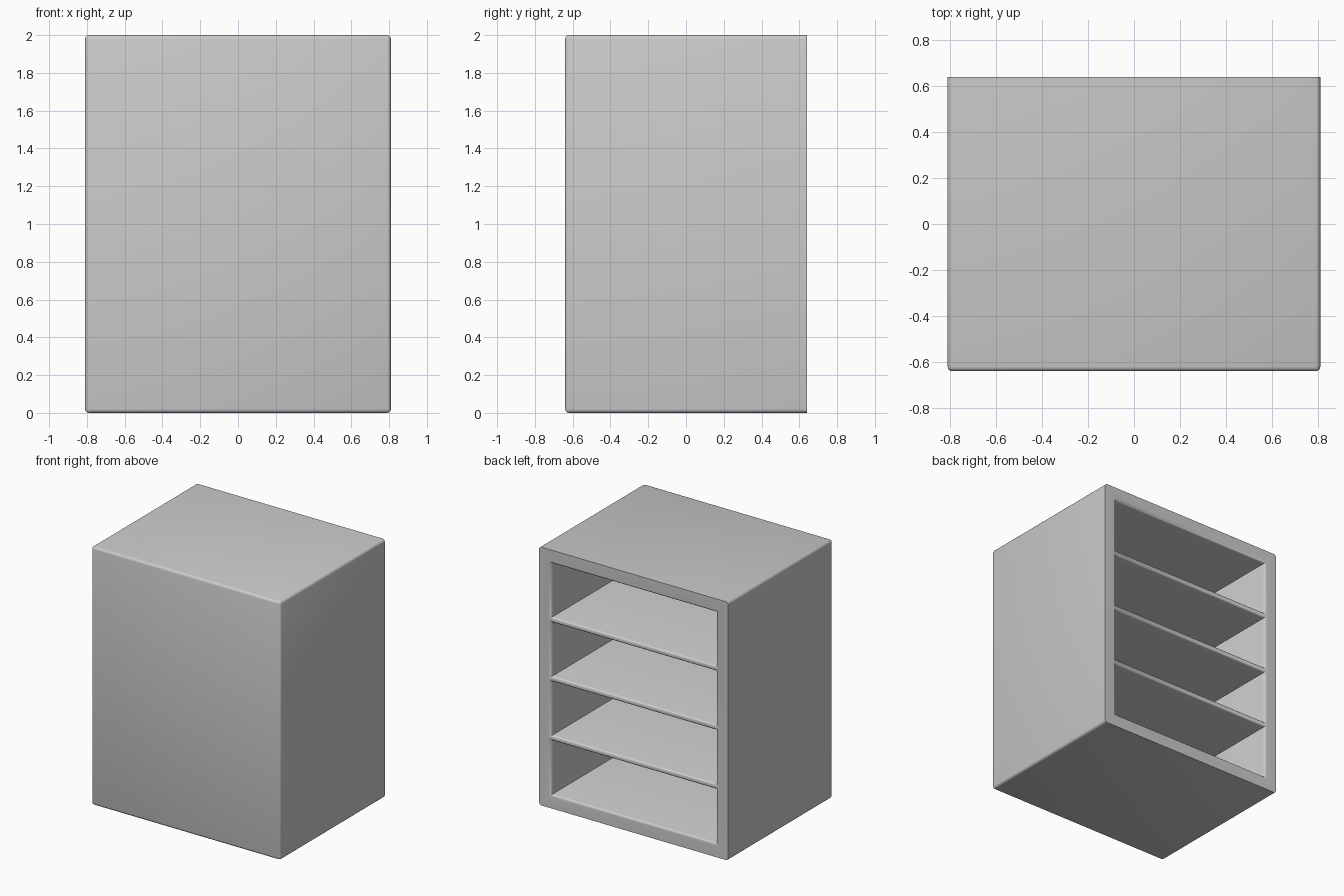
import bpy, bmesh, math
from mathutils import Vector

cube = bpy.data.objects.get("Cube")
if cube:
    bpy.data.objects.remove(cube, do_unlink=True)

W, D, H = 1.62, 1.28, 2.0      # outer size
WALL = 0.085                   # rim and wall thickness
ROUND = 0.02                   # edge rounding radius
SEGMENTS = 3
SHELVES = 3

grey = bpy.data.materials.new("plain_grey")
grey.use_nodes = True
colour = (0.6, 0.6, 0.6, 1)
grey.diffuse_color = colour
grey.node_tree.nodes["Principled BSDF"].inputs["Base Color"].default_value = colour

# Solid block standing on the ground
bm = bmesh.new()
bmesh.ops.create_cube(bm, size=1)
for v in bm.verts:
    v.co = Vector((v.co.x * W, v.co.y * D, (v.co.z + 0.5) * H))

# Outer edges to round: all but those around the back
outer_edges = [e for e in bm.edges if not all(v.co.y > 0 for v in e.verts)]
bmesh.ops.bevel(bm, geom=outer_edges, offset=ROUND, offset_type='OFFSET',
                segments=SEGMENTS, profile=0.5, affect='EDGES')

# Replace the back with a rim around an opening
back = max(bm.faces, key=lambda f: f.calc_center_median().y)
rim_edges = list(back.edges)
bmesh.ops.delete(bm, geom=[back], context='FACES_ONLY')
x, y = W / 2 - WALL, D / 2
corners = [bm.verts.new((sx * x, y, z)) for sx, z in
           ((1, WALL), (-1, WALL), (-1, H - WALL), (1, H - WALL))]
opening = [bm.edges.new((corners[i], corners[(i + 1) % 4])) for i in range(4)]
bmesh.ops.triangle_fill(bm, edges=rim_edges + opening, use_beauty=True,
                        normal=(0, 1, 0))
inside = [f for f in bm.faces if all(v in corners for v in f.verts)]
if inside:
    bmesh.ops.delete(bm, geom=inside, context='FACES_ONLY')

# Split the opening into equal compartments
columns = []
for a, b in ((corners[0], corners[3]), (corners[1], corners[2])):
    low, high = a.co.copy(), b.co.copy()
    middle = [bm.verts.new(low.lerp(high, i / (SHELVES + 1)))
              for i in range(1, SHELVES + 1)]
    columns.append([a] + middle + [b])
left, right = columns
cells = [bm.faces.new((left[i], right[i], right[i + 1], left[i + 1]))
         for i in range(SHELVES + 1)]
for f in cells:
    f.normal_update()
    if f.normal.y < 0:
        f.normal_flip()

# Round each compartment mouth, then sink it to the front panel
step = math.pi / 2 / SEGMENTS
for i in range(SEGMENTS):
    a, b = i * step, (i + 1) * step
    bmesh.ops.inset_individual(
        bm, faces=cells, thickness=ROUND * (math.sin(b) - math.sin(a)),
        depth=-ROUND * (math.cos(a) - math.cos(b)), use_even_offset=True)
pushed = bmesh.ops.extrude_discrete_faces(bm, faces=cells)["faces"]
for f in pushed:
    for v in f.verts:
        v.co.y = -D / 2 + WALL

bm.normal_update()
mesh = bpy.data.meshes.new("cabinet_body")
bm.to_mesh(mesh)
bm.free()
mesh.materials.append(grey)
body = bpy.data.objects.new("cabinet_body", mesh)
bpy.context.collection.objects.link(body)

# Smooth rounded edges, flat panels
bpy.ops.object.select_all(action='DESELECT')
body.select_set(True)
bpy.context.view_layer.objects.active = body
bpy.ops.object.shade_smooth_by_angle(angle=math.radians(35))
